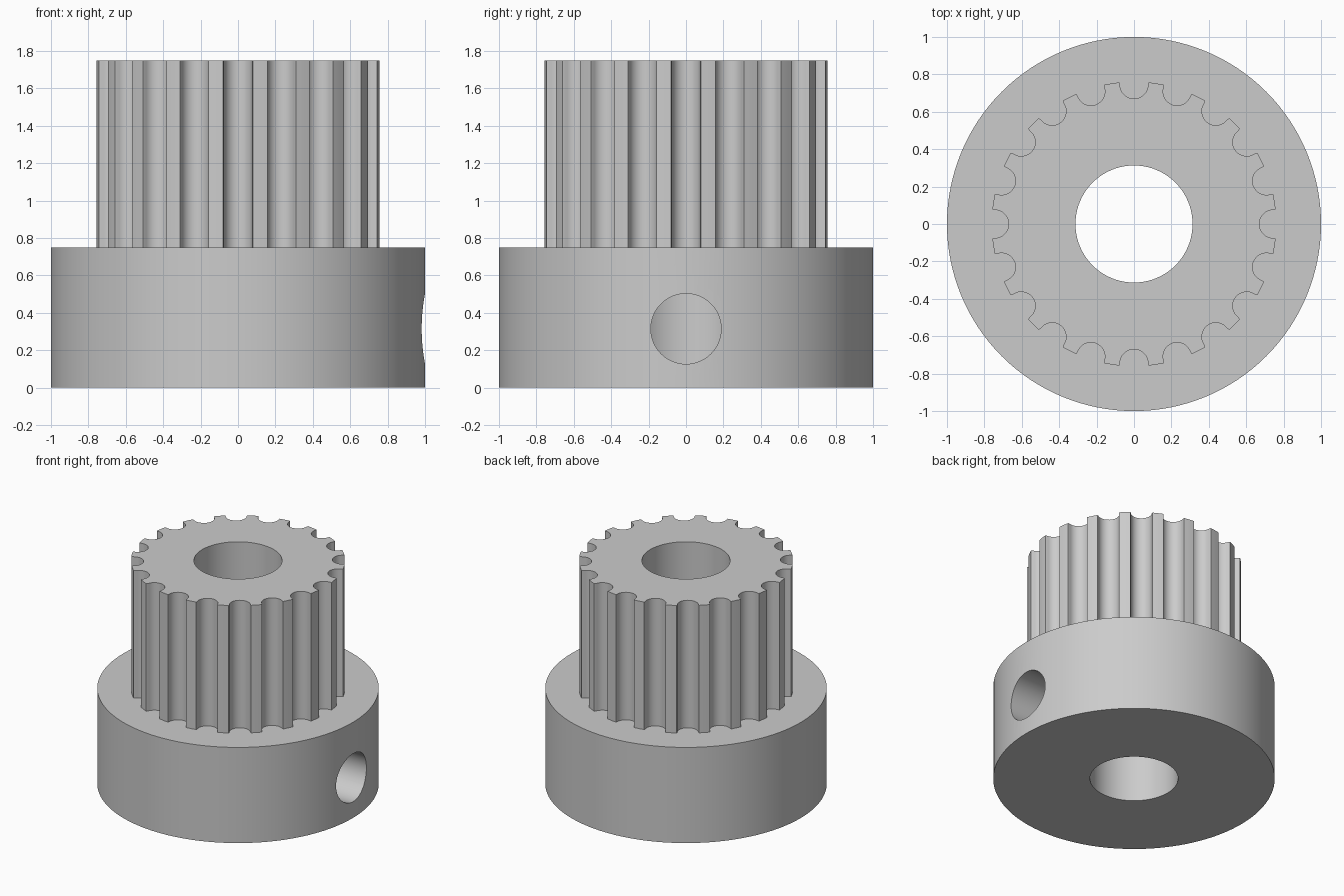
import bpy, bmesh, math
from mathutils import Matrix, Vector

if "Cube" in bpy.data.objects:
    bpy.data.objects.remove(bpy.data.objects["Cube"], do_unlink=True)

TEETH = 20
HUB_TOP, TOP = 0.75, 1.75
BORE_R = 0.313

steel = bpy.data.materials.new("plain_grey_metal")
steel.use_nodes = True
grey = (0.6, 0.6, 0.6, 1)
steel.diffuse_color = grey
steel.node_tree.nodes["Principled BSDF"].inputs["Base Color"].default_value = grey


def circle(radius, count):
    steps = (2 * math.pi * i / count for i in range(count))
    return [Vector((radius * math.cos(a), radius * math.sin(a), 0)) for a in steps]


def prism(name, outline, bottom, top, turn=Matrix()):
    """Extrude a closed outline along z, then turn it into place."""
    bm = bmesh.new()
    face = bm.faces.new([bm.verts.new((p.x, p.y, bottom)) for p in outline])
    ext = bmesh.ops.extrude_face_region(bm, geom=[face])
    moved = [g for g in ext["geom"] if isinstance(g, bmesh.types.BMVert)]
    bmesh.ops.translate(bm, verts=moved, vec=(0, 0, top - bottom))
    bmesh.ops.recalc_face_normals(bm, faces=bm.faces)
    bm.transform(turn)
    mesh = bpy.data.meshes.new(name)
    bm.to_mesh(mesh)
    bm.free()
    mesh.materials.append(steel)
    ob = bpy.data.objects.new(name, mesh)
    bpy.context.collection.objects.link(ob)
    return ob


def combine(target, other, operation):
    mod = target.modifiers.new(operation.lower(), 'BOOLEAN')
    mod.operation, mod.solver, mod.object = operation, 'EXACT', other
    bpy.context.view_layer.objects.active = target
    bpy.ops.object.modifier_apply(modifier=mod.name)
    bpy.data.objects.remove(other, do_unlink=True)


# One tooth pitch: half-round groove with short flanks, then the arc of the tip
groove_r, groove_y, tip_r = 0.075, 0.745, 0.761
lip = math.asin(0.079 / tip_r)
pitch = 2 * math.pi / TEETH
section = [Vector((tip_r * math.cos(lip), -tip_r * math.sin(lip), 0))]
for i in range(17):
    a = -math.pi / 2 - math.pi * i / 16
    section.append(Vector((groove_y + groove_r * math.cos(a), groove_r * math.sin(a), 0)))
for i in range(3):
    a = lip + (pitch - 2 * lip) * i / 3
    section.append(Vector((tip_r * math.cos(a), tip_r * math.sin(a), 0)))
outline = [Matrix.Rotation(k * pitch, 3, 'Z') @ p for k in range(TEETH) for p in section]

# Hub flange and toothed barrel in one piece
pulley = prism("timing_pulley", circle(1, 128), 0, HUB_TOP)
combine(pulley, prism("toothed_barrel", outline, 0.4, TOP), 'UNION')

# Shaft bore and the set screw hole on the +x side
combine(pulley, prism("bore_cutter", circle(BORE_R, 96), -0.1, TOP + 0.1), 'DIFFERENCE')
side = Matrix.Translation((0, 0, 0.315)) @ Matrix.Rotation(math.pi / 2, 4, 'Y')
combine(pulley, prism("screw_hole_cutter", circle(0.188, 64), 0.05, 1.2, side), 'DIFFERENCE')

bpy.ops.object.select_all(action='DESELECT')
pulley.select_set(True)
bpy.context.view_layer.objects.active = pulley
bpy.ops.object.shade_smooth_by_angle(angle=math.radians(25))
